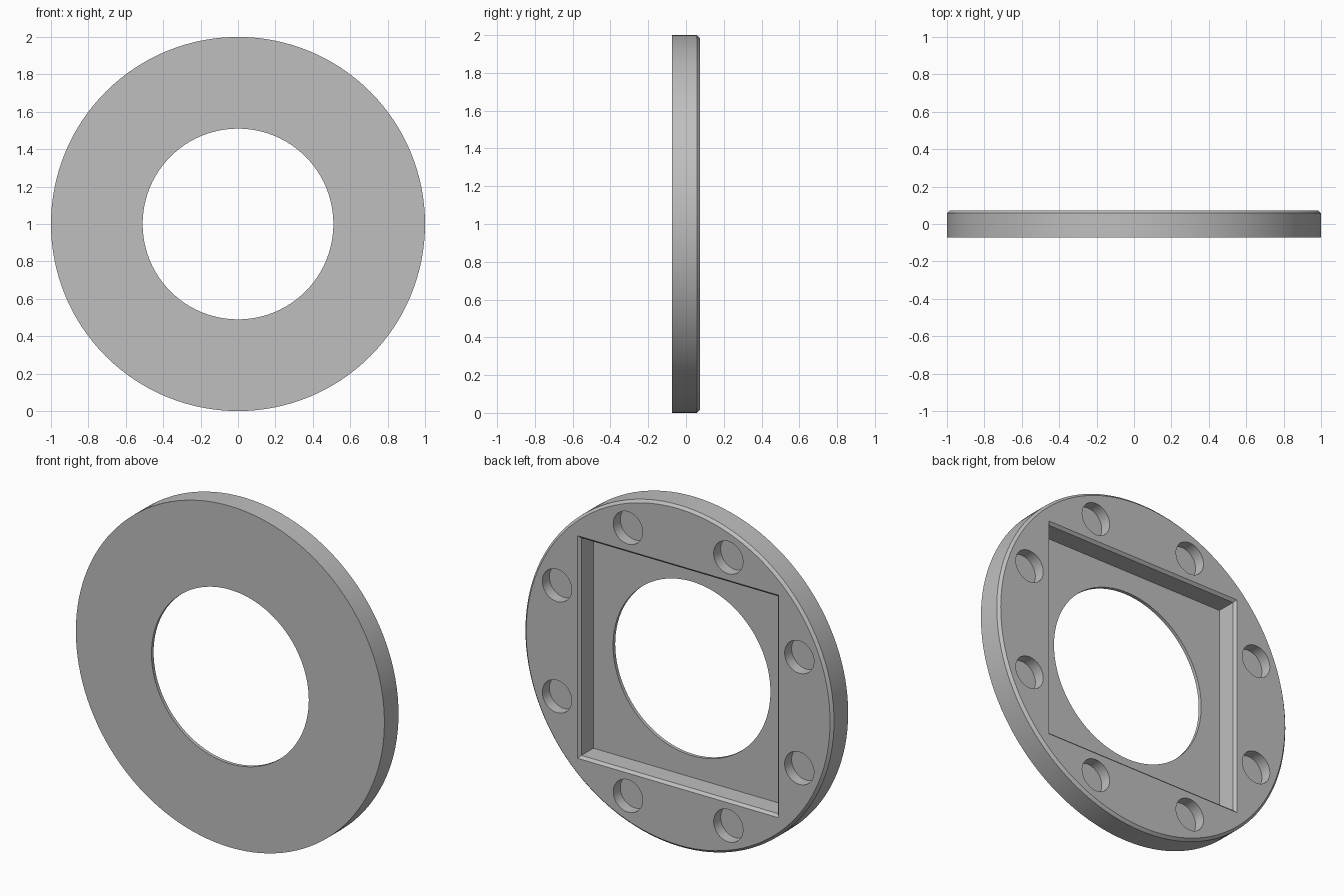
import bpy, bmesh, math

if "Cube" in bpy.data.objects:
    bpy.data.objects.remove(bpy.data.objects["Cube"], do_unlink=True)

HALF = 0.073        # half thickness of the plate
BEVEL = 0.015       # chamfer on the back edges
FLOOR = -HALF + 0.02
POCKET = 0.652      # half width of the square pocket

grey = bpy.data.materials.new("plain grey")
grey.use_nodes = True
colour = (0.52, 0.52, 0.52, 1)
grey.diffuse_color = colour
grey.node_tree.nodes["Principled BSDF"].inputs["Base Color"].default_value = colour


def turned(name, profile, sides, centre=(0, 1), phase=0.0):
    """Closed solid made by turning (radius, y) points about an axis along y."""
    bm = bmesh.new()
    rings = []
    for r, y in profile:
        rings.append([bm.verts.new((centre[0] + r * math.cos(a), y, centre[1] + r * math.sin(a)))
                      for a in (phase + math.tau * i / sides for i in range(sides))])
    for low, high in zip(rings, rings[1:]):
        for i in range(sides):
            j = (i + 1) % sides
            bm.faces.new((low[i], low[j], high[j], high[i]))
    bm.faces.new(rings[0])
    bm.faces.new(rings[-1])
    bmesh.ops.recalc_face_normals(bm, faces=bm.faces)
    mesh = bpy.data.meshes.new(name)
    bm.to_mesh(mesh)
    bm.free()
    mesh.materials.append(grey)
    obj = bpy.data.objects.new(name, mesh)
    bpy.context.collection.objects.link(obj)
    return obj


# Round plate with a chamfered back rim
flange = turned("flange_plate", [(1, -HALF), (1, HALF - BEVEL), (1 - BEVEL, HALF)], 128)

# Square pocket with a chamfered mouth, open at the back
root2 = math.sqrt(2)
over = 0.05
cutters = [turned("pocket_cutter", [(root2 * (POCKET - BEVEL), FLOOR),
                                    (root2 * (POCKET - BEVEL), HALF - BEVEL),
                                    (root2 * (POCKET + over), HALF + over)],
                  4, phase=math.pi / 4)]

# Central bore through the thin front wall
cutters.append(turned("bore_cutter", [(0.51, -0.2), (0.51, 0.2)], 96))

# Ring of eight blind holes in the back
for k in range(8):
    a = math.tau * (k + 0.5) / 8
    cutters.append(turned("bolt_hole_cutter", [(0.095, HALF - 0.065), (0.095, HALF + over)], 48,
                          (0.85 * math.cos(a), 1 + 0.85 * math.sin(a))))

for cutter in cutters:
    cutter.hide_render = True
    cut = flange.modifiers.new(cutter.name, "BOOLEAN")
    cut.operation = "DIFFERENCE"
    cut.solver = "EXACT"
    cut.object = cutter

# Apply the cuts, drop the cutters and smooth the round walls
bpy.ops.object.select_all(action="DESELECT")
bpy.context.view_layer.objects.active = flange
flange.select_set(True)
for name in [m.name for m in flange.modifiers]:
    bpy.ops.object.modifier_apply(modifier=name)
for cutter in cutters:
    bpy.data.objects.remove(cutter, do_unlink=True)
bpy.ops.object.shade_smooth_by_angle(angle=math.radians(30))
